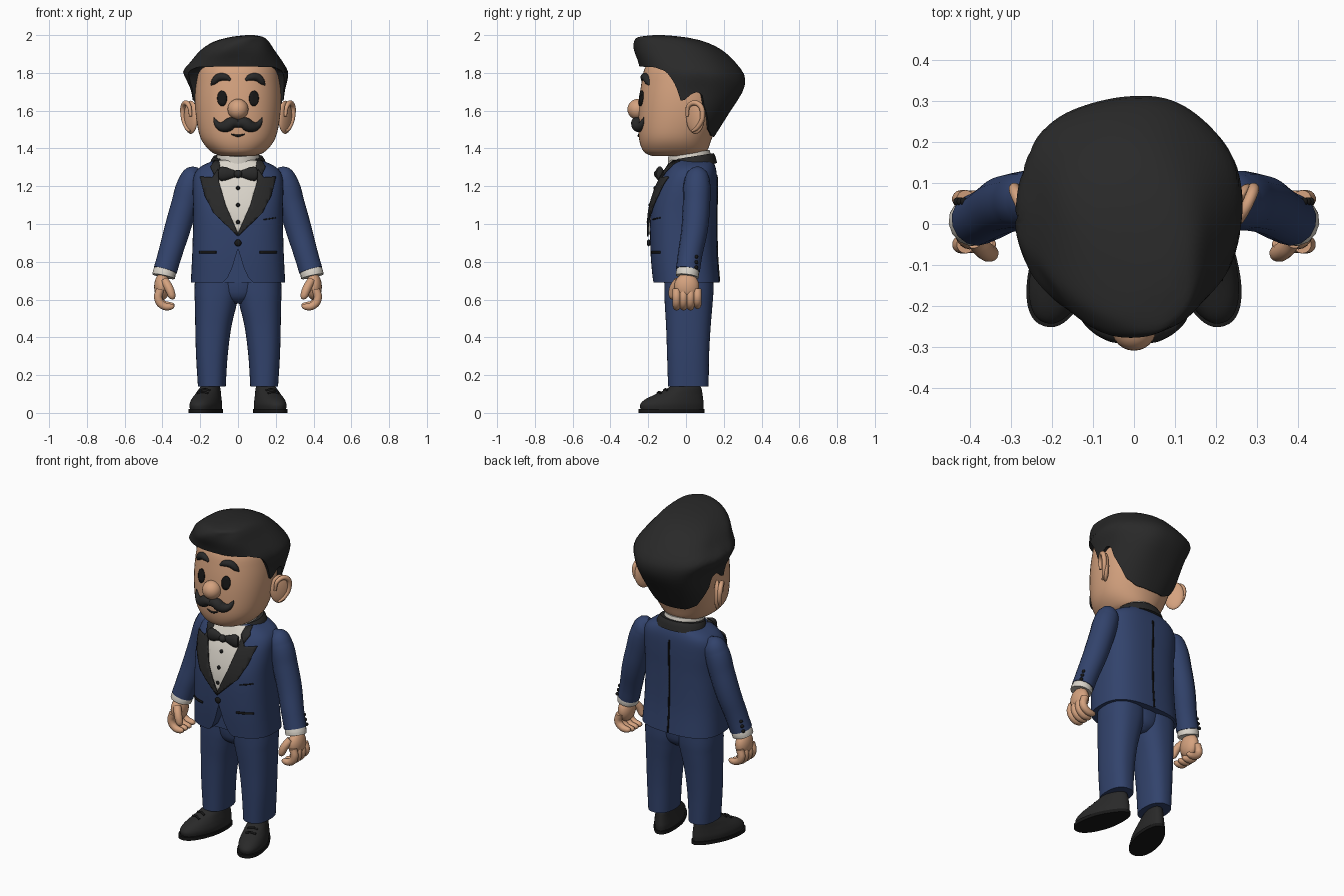
import bpy, bmesh
from math import sin, cos, pi, radians, copysign
from mathutils import Matrix, Vector

if "Cube" in bpy.data.objects:
    bpy.data.objects.remove(bpy.data.objects["Cube"])


def material(name, rgb):
    m = bpy.data.materials.new(name)
    m.use_nodes = True
    m.diffuse_color = (*rgb, 1)
    m.node_tree.nodes["Principled BSDF"].inputs["Base Color"].default_value = (*rgb, 1)
    return m


navy = material("navy cloth", (.032, .056, .15))
black = material("soft black", (.022, .022, .022))
dark = material("deep black", (.009, .009, .009))
skin = material("skin", (.66, .36, .21))
white = material("shirt white", (.70, .66, .59))
parts = []


def finish(name, bm, mat, mirrored=False, thickness=0):
    me = bpy.data.meshes.new(name)
    bmesh.ops.recalc_face_normals(bm, faces=bm.faces)
    bm.to_mesh(me)
    bm.free()
    me.materials.append(mat)
    ob = bpy.data.objects.new(name, me)
    bpy.context.collection.objects.link(ob)
    if thickness:
        mod = ob.modifiers.new("Thickness", "SOLIDIFY")
        mod.thickness, mod.offset = thickness, 0
    if mirrored:
        ob.modifiers.new("Mirror", "MIRROR").use_mirror_merge = False
    parts.append(ob)
    return ob


def smooth_rows(rows, k=5):
    """Catmull-Rom through section rows (z, left, right, front, back)."""
    out = []
    for i in range(len(rows) - 1):
        a, b, c, d = (rows[max(0, min(len(rows) - 1, i + j))] for j in (-1, 0, 1, 2))
        for s in range(k):
            t = s / k
            out.append([q + t * (r - p) / 2 + t * t * (2 * p - 5 * q + 4 * r - s3) / 2
                        + t ** 3 * (3 * q - p - 3 * r + s3) / 2
                        for p, q, r, s3 in zip(a, b, c, d)])
    return out + [list(rows[-1])]


def section(rows, z):
    for a, b in zip(rows, rows[1:]):
        if a[0] <= z <= b[0]:
            t = (z - a[0]) / max(b[0] - a[0], 1e-6)
            return [p + t * (q - p) for p, q in zip(a, b)]
    return rows[0] if z < rows[0][0] else rows[-1]


def rim_point(row, th, p):
    """Point on a superellipse section; angle 0 is the front, 90 degrees is +x."""
    z, xl, xr, yf, yb = row
    s, c = sin(th), cos(th)
    return Vector(((xl + xr) / 2 + (xr - xl) / 2 * copysign(abs(s) ** (2 / p), s),
                   (yf + yb) / 2 - (yb - yf) / 2 * copysign(abs(c) ** (2 / p), c), z))


def skin_rings(bm, rings):
    loops = [[bm.verts.new(v) for v in r] for r in rings]
    for a, b in zip(loops, loops[1:]):
        for i in range(len(a)):
            j = (i + 1) % len(a)
            bm.faces.new((a[i], a[j], b[j], b[i]))
    bm.faces.new(loops[0])
    bm.faces.new(loops[-1])


def loft(name, rows, mat, p=2.2, n=48, mirrored=False, place=None, k=5, taper=0):
    bm = bmesh.new()
    skin_rings(bm, [[rim_point(r, 2 * pi * i / n, p) for i in range(n)] for r in smooth_rows(rows, k)])
    for v in bm.verts:
        v.co.x *= 1 - taper * max(0, v.co.y)
    if place:
        bm.transform(place)
    return finish(name, bm, mat, mirrored)


def surface_y(rows, p, x, z, side=-1):
    _, xl, xr, yf, yb = section(rows, z)
    u = min(.98, abs((x - (xl + xr) / 2) / ((xr - xl) / 2)))
    return (yf + yb) / 2 + side * (yb - yf) / 2 * (1 - u ** p) ** (1 / p)


def patch(name, outline, rows, p, mat, off=.004, thick=.008, mirrored=False, side=-1):
    """Thin plate with an (x, z) outline, laid on a lofted surface."""
    bm = bmesh.new()
    bm.faces.new([bm.verts.new((x, 0, z)) for x, z in outline])
    for axis, vec in ((0, Vector((1, 0, 0))), (1, Vector((0, 0, 1)))):
        vals = [o[axis] for o in outline]
        at = min(vals) + .02
        while at < max(vals):
            bmesh.ops.bisect_plane(bm, geom=bm.verts[:] + bm.edges[:] + bm.faces[:],
                                   plane_co=vec * at, plane_no=vec)
            at += .02
    for v in bm.verts:
        v.co.y = surface_y(rows, p, v.co.x, v.co.z, side) + side * off
    return finish(name, bm, mat, mirrored, thick)


def tube(name, pts, mat, mirrored=False, flat=1):
    """Rounded sweep through points (x, y, z, radius)."""
    cu = bpy.data.curves.new(name, "CURVE")
    cu.dimensions, cu.bevel_depth, cu.bevel_resolution = "3D", 1, 5
    cu.use_fill_caps, cu.resolution_u = True, 8
    sp = cu.splines.new("BEZIER")
    sp.radius_interpolation = "CARDINAL"
    sp.bezier_points.add(len(pts) - 1)
    for bp, (x, y, z, r) in zip(sp.bezier_points, pts):
        bp.co, bp.radius = (x, y, z), r
        bp.handle_left_type = bp.handle_right_type = "AUTO"
    tmp = bpy.data.objects.new(name + " path", cu)
    bpy.context.collection.objects.link(tmp)
    me = bpy.data.meshes.new_from_object(tmp.evaluated_get(bpy.context.evaluated_depsgraph_get()))
    bm = bmesh.new()
    bm.from_mesh(me)
    bpy.data.objects.remove(tmp)
    bpy.data.meshes.remove(me)
    mid = sum(q[1] for q in pts) / len(pts)
    for v in bm.verts:
        v.co.y = mid + (v.co.y - mid) * flat
    return finish(name, bm, mat, mirrored)


def ball(name, at, radii, mat, mirrored=False, turn=0):
    bm = bmesh.new()
    bmesh.ops.create_uvsphere(bm, u_segments=24, v_segments=14, radius=1)
    bm.transform(Matrix.Translation(at) @ Matrix.Rotation(radians(turn), 4, "Z")
                 @ Matrix.Diagonal((*radii, 1)))
    return finish(name, bm, mat, mirrored)


# Head
head = [(1.36, -.09, .09, -.18, .07), (1.385, -.145, .145, -.225, .11), (1.46, -.2, .2, -.25, .14),
        (1.6, -.226, .226, -.252, .2), (1.74, -.224, .224, -.237, .22), (1.84, -.2, .2, -.21, .2),
        (1.9, -.12, .12, -.13, .12)]
loft("head", head, skin)
hs = smooth_rows(head)
ball("nose", (0, -.255, 1.607), (.055, .055, .055), skin)
ball("ears", (.25, .05, 1.565), (.02, .058, .088), skin, True, -35)
tube("ear_rims", [(.25, .005, 1.57, .008), (.262, .018, 1.63, .012), (.285, .065, 1.635, .014),
                  (.292, .088, 1.58, .013), (.272, .06, 1.51, .011), (.255, .03, 1.49, .006)], skin, True)


def on_face(x, z, r, off=0):
    return (x, surface_y(hs, 2.2, x, z) - off, z, r)


patch("eyes", [(.084 + .025 * cos(a * pi / 10), 1.665 + .041 * sin(a * pi / 10)) for a in range(20)],
      hs, 2.2, dark, mirrored=True)
tube("eyebrows", [on_face(.04, 1.762, .007), on_face(.062, 1.775, .017), on_face(.1, 1.776, .021),
                  on_face(.128, 1.752, .016), on_face(.143, 1.735, .004)], black, True)
tube("moustache", [on_face(-.004, 1.53, .02, .01), on_face(.03, 1.535, .031, .008),
                   on_face(.065, 1.517, .031, .006), on_face(.1, 1.52, .02, .006),
                   on_face(.122, 1.548, .009, .004), on_face(.128, 1.565, .002, .003)], black, True)
tube("mouth", [on_face(-.036, 1.476, .003), on_face(0, 1.467, .006), on_face(.036, 1.476, .003)], dark)

# Swept hair: an outer envelope trimmed along a hairline
hair = smooth_rows([(1.46, -.205, .205, -.25, .148), (1.58, -.234, .234, -.25, .225), (1.7, -.245, .247, -.24, .3),
                    (1.77, -.275, .262, -.235, .312), (1.81, -.288, .262, -.24, .295), (1.86, -.25, .235, -.255, .255),
                    (1.92, -.2, .195, -.275, .19), (1.965, -.13, .165, -.272, .1), (1.99, -.04, .135, -.25, -.01),
                    (2.0, .045, .085, -.17, -.12)])
hairline = [(0, 1.835), (48, 1.83), (62, 1.81), (72, 1.74), (84, 1.64), (92, 1.70), (100, 1.69),
            (108, 1.63), (135, 1.5), (155, 1.465), (180, 1.46)]


def line_z(th):
    d = abs((th * 180 / pi + 180) % 360 - 180)
    for (a, za), (b, zb) in zip(hairline, hairline[1:]):
        if d <= b:
            return za + (zb - za) * (d - a) / (b - a)
    return 1.46


N, STEPS = 96, 20
rings = []
for s in range(STEPS + 1):
    ring = []
    for i in range(N):
        th = 2 * pi * i / N
        t = s / STEPS
        v = rim_point(section(hair, 2 - (2 - line_z(th)) * t ** 1.6), th, 2.25)
        wave = 1 + .012 * t * (1 - t) * 4 * sin(6 * th + 5 * t)
        ring.append(Vector((v.x * wave, v.y * wave, v.z)))
    rings.append(ring)
rings.append([Vector((v.x * .8, v.y * .8, v.z + .012)) for v in rings[-1]])
bm = bmesh.new()
skin_rings(bm, rings)
finish("hair", bm, black)

# Jacket with an open front hem
body = [(.69, -.25, .25, -.175, .177), (.85, -.242, .242, -.188, .165), (1.05, -.237, .237, -.188, .163),
        (1.18, -.24, .24, -.158, .165), (1.26, -.232, .232, -.122, .163), (1.305, -.195, .195, -.095, .155),
        (1.34, -.12, .12, -.075, .14)]
jacket = loft("jacket", body, navy, 2.7, 64)
bs = smooth_rows(body)
bm = bmesh.new()
hem = [(0, .87), (.03, .77), (.055, .715), (.09, .68), (-.09, .68), (-.055, .715), (-.03, .77)]
skin_rings(bm, [[Vector((x, y, z)) for x, z in hem] for y in (-.3, -.12)])
cutter = finish("hem_cutter", bm, navy)
cutter.hide_render = True
mod = jacket.modifiers.new("Hem", "BOOLEAN")
mod.operation, mod.object = "DIFFERENCE", cutter
bpy.context.view_layer.objects.active = jacket
bpy.ops.object.modifier_apply(modifier="Hem")
parts.remove(cutter)
bpy.data.objects.remove(cutter)

# Shirt front, lapels and jacket details
patch("shirt_front", [(-.11, 1.335), (.11, 1.335), (.11, 1.24), (.07, 1.1), (0, .945), (-.07, 1.1), (-.11, 1.24)],
      bs, 2.7, white)
patch("lapels", [(.105, 1.29), (.135, 1.245), (.2, 1.25), (.175, 1.15), (.13, 1.06), (.002, .935),
                 (.002, .955), (.065, 1.1), (.1, 1.22)], bs, 2.7, black, .012, .009, True)
patch("collar_fronts", [(.095, 1.3), (.1, 1.335), (.125, 1.335), (.145, 1.3), (.125, 1.255), (.105, 1.27)],
      bs, 2.7, black, .01, .009, True)
patch("hip_pockets", [(.115, .845), (.205, .845), (.205, .856), (.115, .856)], bs, 2.7, dark, .003, .007, True)
patch("breast_pocket", [(.135, 1.02), (.2, 1.03), (.2, 1.036), (.135, 1.026)], bs, 2.7, dark, .002, .005)
patch("back_seam", [(-.004, .695), (.004, .695), (.004, 1.26), (-.004, 1.26)], bs, 2.7, dark, .002, .005, side=1)
for i, (z, r) in enumerate(((1.19, .011), (1.1, .011), (1.01, .011), (.9, .018))):
    ball(f"front_button_{i + 1}", (0, surface_y(bs, 2.7, 0, z) - .008, z), (r, .01, r), dark)

# Neck and collars, raised toward the back
tilt = Matrix.Translation((0, .02, 1.34)) @ Matrix.Rotation(radians(9), 4, "X")
loft("neck", [(-.03, -.1, .1, -.1, .1), (.06, -.1, .1, -.1, .1)], skin, 2, place=tilt)
loft("shirt_collar", [(-.03, -.12, .12, -.122, .118), (.035, -.11, .11, -.112, .112)], white, 2, place=tilt)
loft("jacket_collar", [(-.04, -.155, .155, -.1, .14), (-.005, -.143, .143, -.105, .137),
                       (.015, -.13, .13, -.1, .13)], black, 2, place=tilt)

# Bow tie
tube("bow_tie_wings", [(.008, -.145, 1.264, .016), (.04, -.145, 1.266, .027), (.078, -.14, 1.266, .038),
                       (.097, -.135, 1.266, .032), (.102, -.134, 1.266, .012)], black, True, .6)
ball("bow_tie_knot", (0, -.15, 1.265), (.022, .02, .022), black)

# Arms
tube("sleeves", [(.2, .06, 1.285, .02), (.228, .06, 1.262, .056), (.252, .058, 1.21, .071), (.284, .055, 1.1, .072),
                 (.322, .045, .97, .07), (.36, .022, .84, .065), (.385, .01, .755, .064)], navy, True)
tube("shirt_cuffs", [(.383, .011, .775, .056), (.389, .009, .745, .061), (.394, .006, .722, .061)], white, True)
for i in range(3):
    ball(f"cuff_buttons_{i + 1}", (.432 - .008 * i, .055, .77 + .028 * i), (.01, .01, .01), dark, True)

# Hands with curled fingers
ball("palms", (.402, .004, .668), (.042, .066, .072), skin, True)
for i in range(4):
    y, d = -.05 + .037 * i, .008 * (i == 3)
    tube(f"fingers_{i + 1}", [(.412, y, .655, .022), (.422, y, .605, .022), (.398, y, .569 + d, .021),
                              (.36, y, .562 + d, .018), (.343, y, .567 + d, .011), (.338, y, .57 + d, .002)], skin, True)
tube("thumbs", [(.388, -.04, .7, .022), (.365, -.065, .66, .023), (.35, -.072, .62, .02),
                (.345, -.072, .605, .012), (.344, -.072, .6, .002)], skin, True)

# Trousers
loft("trouser_legs", [(.14, .065, .212, -.095, .12), (.3, .055, .222, -.1, .122), (.45, .036, .226, -.105, .13),
                      (.57, .008, .228, -.112, .14), (.66, -.012, .23, -.115, .145), (.85, -.02, .22, -.115, .14)],
     navy, 2.4, mirrored=True)
loft("trouser_hips", [(.58, -.04, .04, -.06, .09), (.64, -.13, .13, -.108, .135), (.85, -.18, .18, -.116, .14)], navy)

# Shoes, turned outward
foot = Matrix.Translation((.165, -.07, 0)) @ Matrix.Rotation(radians(17), 4, "Z")
loft("shoe_soles", [(0, -.079, .079, -.188, .174), (.02, -.079, .079, -.188, .174)], dark, 2.3,
     mirrored=True, place=foot, taper=1.4)
loft("shoe_uppers", [(.018, -.072, .072, -.176, .168), (.045, -.075, .075, -.178, .17), (.072, -.07, .07, -.15, .167),
                     (.1, -.062, .062, -.09, .163), (.128, -.055, .055, -.03, .158), (.15, -.045, .045, 0, .145)],
     black, 2.2, mirrored=True, place=foot, taper=1.4)
for i in range(2):
    y, z = -.075 + .035 * i, .111 + .014 * i
    tube(f"shoe_laces_{i + 1}", [tuple(foot @ Vector((x, y, z - abs(x) * .25))) + (.006,) for x in (-.03, 0, .03)],
         dark, True)

bpy.ops.object.select_all(action="DESELECT")
for ob in parts:
    ob.select_set(True)
bpy.context.view_layer.objects.active = jacket
bpy.ops.object.shade_smooth_by_angle(angle=radians(42))
